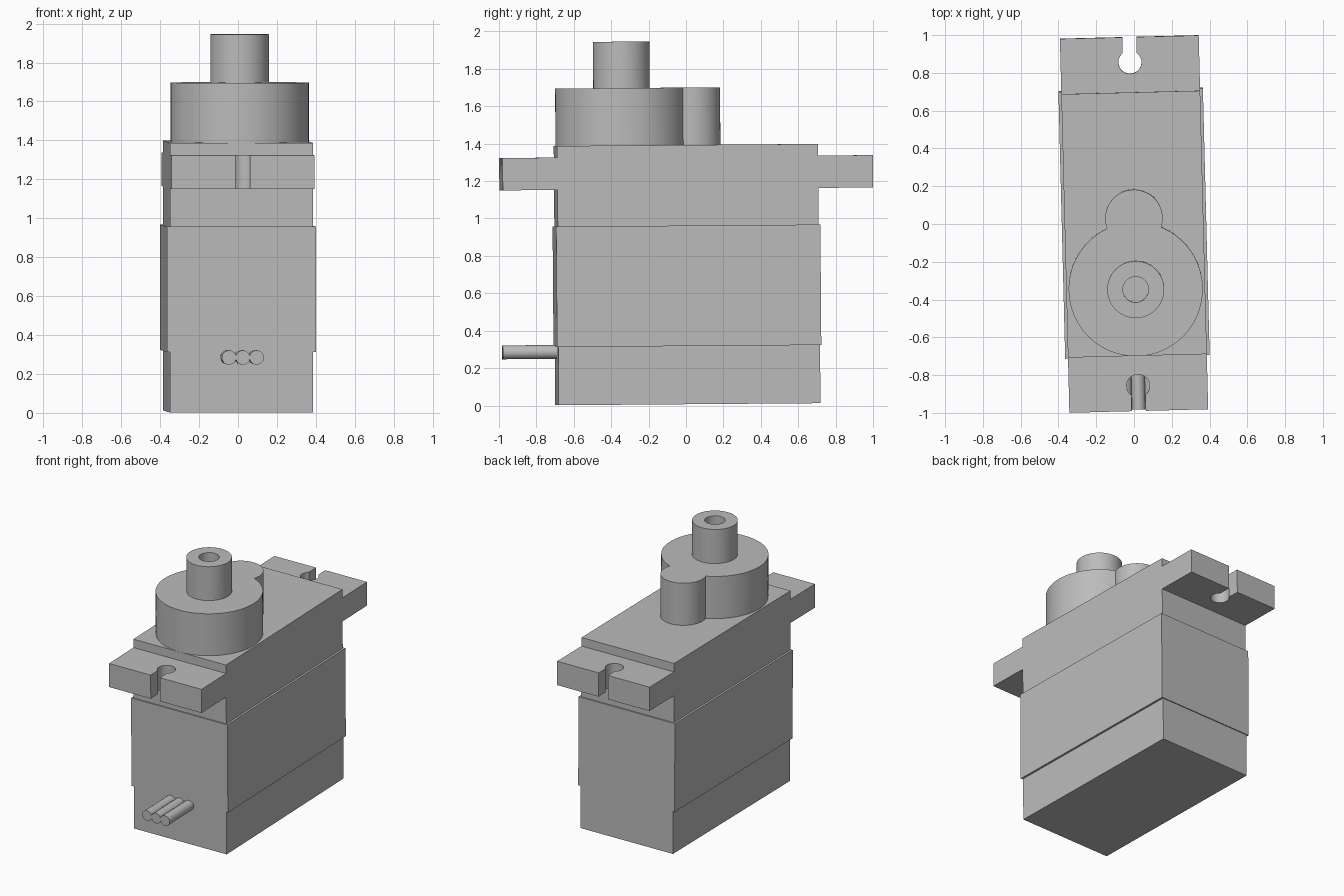
import bpy
import bmesh
from math import sin, cos, pi, acos, radians
from mathutils import Matrix

cube = bpy.data.objects.get("Cube")
if cube:
    bpy.data.objects.remove(cube)

GREY = (0.5, 0.5, 0.5, 1)
grey = bpy.data.materials.new("grey plastic")
grey.use_nodes = True
grey.diffuse_color = GREY
grey.node_tree.nodes["Principled BSDF"].inputs["Base Color"].default_value = GREY

# The whole servo stands slightly turned and tilted
POSE = (Matrix.Translation((0, 0.01, 0.007))
        @ Matrix.Rotation(radians(1.45), 4, 'Z')
        @ Matrix.Rotation(radians(0.45), 4, 'X'))


def finish(name, bm, local=Matrix()):
    bmesh.ops.recalc_face_normals(bm, faces=bm.faces)
    bm.transform(local)
    mesh = bpy.data.meshes.new(name)
    bm.to_mesh(mesh)
    bm.free()
    mesh.materials.append(grey)
    obj = bpy.data.objects.new(name, mesh)
    bpy.context.collection.objects.link(obj)
    obj.matrix_world = POSE
    bpy.ops.object.select_all(action='DESELECT')
    obj.select_set(True)
    bpy.context.view_layer.objects.active = obj
    bpy.ops.object.shade_smooth_by_angle(angle=radians(30))
    return obj


def prism(name, outline, z0, z1, local=Matrix()):
    """Extrude a flat outline upwards from z0 to z1."""
    bm = bmesh.new()
    face = bm.faces.new([bm.verts.new((x, y, z0)) for x, y in outline])
    top = bmesh.ops.extrude_face_region(bm, geom=[face], use_keep_orig=True)
    verts = [v for v in top["geom"] if isinstance(v, bmesh.types.BMVert)]
    bmesh.ops.translate(bm, verts=verts, vec=(0, 0, z1 - z0))
    return finish(name, bm, local)


def arc(cx, cy, r, a0, a1, n):
    return [(cx + r * cos(a0 + (a1 - a0) * i / n),
             cy + r * sin(a0 + (a1 - a0) * i / n)) for i in range(n + 1)]


def box(name, width, length, z0, z1):
    w, l = width / 2, length / 2
    return prism(name, [(-w, -l), (w, -l), (w, l), (-w, l)], z0, z1)


# Case in three stacked sections
box("bottom_case", 0.735, 1.40, 0, 0.311)
box("middle_case", 0.765, 1.413, 0.311, 0.955)
box("top_case", 0.735, 1.395, 0.955, 1.386)

# Mounting tabs with keyhole slots
HALF, ROOT, TIP, SLOT, HOLE_Y, HOLE_R = 0.3675, 0.6975, 0.99, 0.037, 0.857, 0.061
a = acos(SLOT / HOLE_R)
tab = [(-HALF, ROOT), (HALF, ROOT), (HALF, TIP), (SLOT, TIP)]
tab += arc(0, HOLE_Y, HOLE_R, a, -pi - a, 32)
tab += [(-SLOT, TIP), (-HALF, TIP)]
for name, turn in (("back_tab", 0), ("front_tab", pi)):
    prism(name, tab, 1.151, 1.324, Matrix.Rotation(turn, 4, 'Z'))

# Gear housing: a large and a small round joined in one outline
BIG_Y, BIG_R, SMALL_Y, SMALL_R = -0.342, 0.355, 0.033, 0.152
d = SMALL_Y - BIG_Y
big = acos((d * d + BIG_R ** 2 - SMALL_R ** 2) / (2 * d * BIG_R))
small = acos((d * d + SMALL_R ** 2 - BIG_R ** 2) / (2 * d * SMALL_R))
housing = arc(0, BIG_Y, BIG_R, pi / 2 + big, 2.5 * pi - big, 72)
housing += arc(0, SMALL_Y, SMALL_R, small - pi / 2, 1.5 * pi - small, 40)[1:-1]
prism("gear_housing", housing, 1.386, 1.693)

# Hollow output shaft, turned from its wall section
bm = bmesh.new()
section = [(0.151, 1.693), (0.151, 1.941), (0.068, 1.941), (0.068, 1.693)]
verts = [bm.verts.new((x, 0, z)) for x, z in section]
edges = [bm.edges.new(pair) for pair in zip(verts, verts[1:])]
bmesh.ops.spin(bm, geom=verts + edges, cent=(0, 0, 0), axis=(0, 0, 1),
               angle=2 * pi, steps=48, use_merge=True)
bmesh.ops.remove_doubles(bm, verts=bm.verts, dist=0.0001)
finish("output_shaft", bm, Matrix.Translation((0, BIG_Y, 0)))

# Three lead wires out of the front
for name, x in (("right_wire", -0.071), ("middle_wire", 0), ("left_wire", 0.071)):
    place = Matrix.Translation((x, 0, 0.285)) @ Matrix.Rotation(pi / 2, 4, 'X')
    prism(name, arc(0, 0, 0.037, 0, 2 * pi, 24)[:-1], 0.68, 0.99, place)
